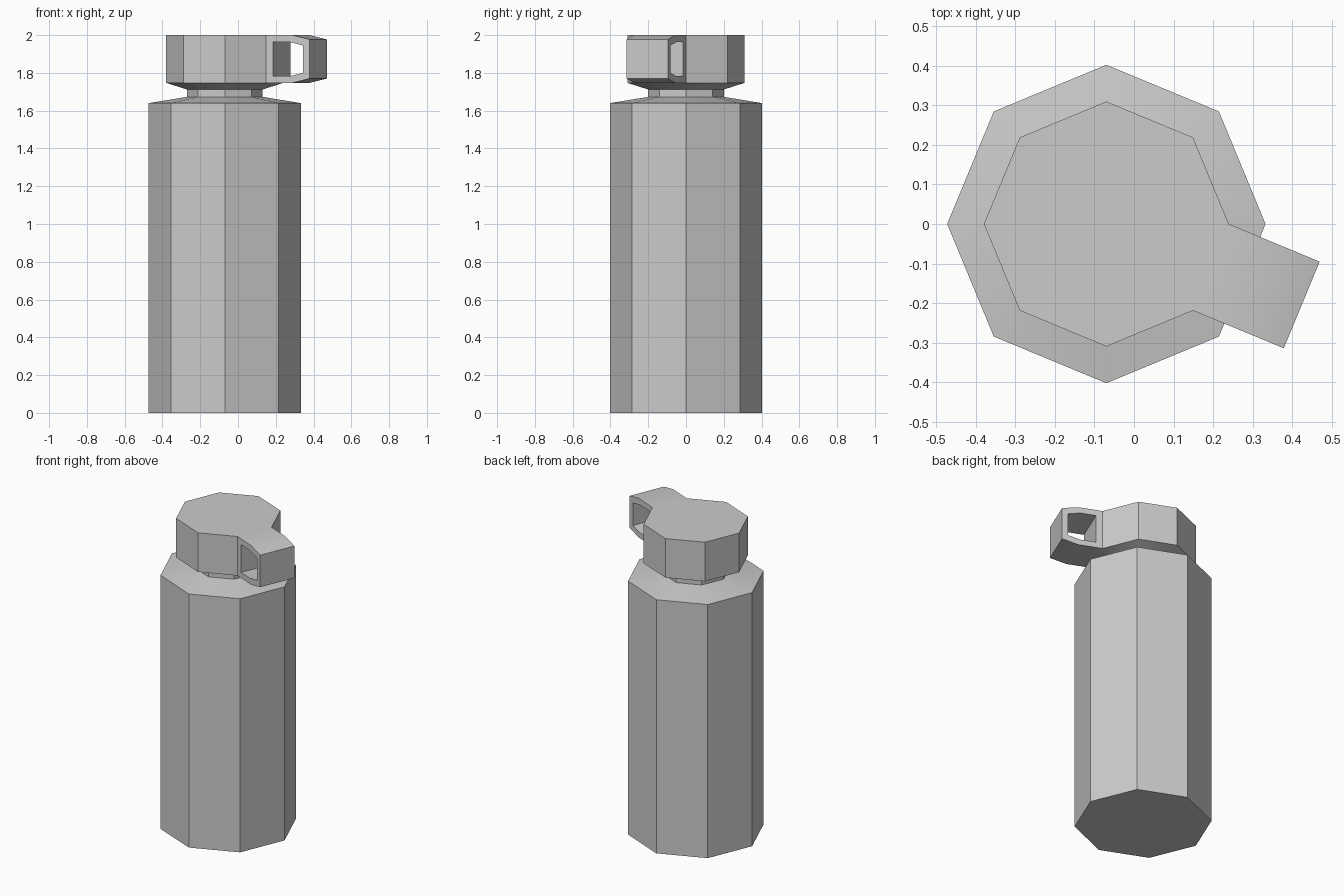
import bpy, bmesh
from math import sin, cos, pi

if "Cube" in bpy.data.objects:
    bpy.data.objects.remove(bpy.data.objects["Cube"])

CX, SIDES = -0.07, 8


def lathe(bm, profile, close_bottom, close_top):
    """Octagonal rings joined from bottom to top; returns side faces."""
    rings = [[bm.verts.new((CX + r * cos(2 * pi * i / SIDES), r * sin(2 * pi * i / SIDES), z))
              for i in range(SIDES)] for r, z in profile]
    rows = []
    for lo, hi in zip(rings, rings[1:]):
        rows.append([bm.faces.new((lo[i], lo[(i + 1) % SIDES], hi[(i + 1) % SIDES], hi[i]))
                     for i in range(SIDES)])
    if close_bottom:
        bm.faces.new(rings[0][::-1])
    if close_top:
        bm.faces.new(rings[-1])
    return rows


def finish(bm, name):
    bmesh.ops.remove_doubles(bm, verts=bm.verts, dist=0.0005)
    bmesh.ops.recalc_face_normals(bm, faces=bm.faces)
    mesh = bpy.data.meshes.new(name)
    bm.to_mesh(mesh)
    bm.free()
    obj = bpy.data.objects.new(name, mesh)
    bpy.context.collection.objects.link(obj)
    bpy.ops.object.select_all(action='DESELECT')
    obj.select_set(True)
    bpy.context.view_layer.objects.active = obj
    bpy.ops.object.shade_smooth_by_angle(angle=pi / 6)


# Bottle body with shoulder and neck
bm = bmesh.new()
lathe(bm, [(0.403, 0), (0.403, 1.64), (0.2, 1.673), (0.2, 1.712)], True, False)
finish(bm, "bottle_body")

# Lid, open on the facet that carries the carry loop
R, Z0, Z1 = 0.31, 1.747, 2.0
bm = bmesh.new()
rows = lathe(bm, [(0.2, 1.712), (R, Z0), (R, Z1)], False, True)
bmesh.ops.delete(bm, geom=[rows[1][SIDES - 1]], context='FACES_ONLY')

# Carry loop: side profile (fraction of length, z) and its window
outer = [(0, Z0), (0.6, Z0), (1, 1.77), (1, 1.977), (0.6, Z1), (0, Z1)]
window = [(0.16, 1.783), (0.55, 1.783), (0.85, 1.80), (0.85, 1.945), (0.55, 1.963), (0.16, 1.963)]
a = -pi / 8
apothem, half, length = R * cos(pi / 8), R * sin(pi / 8), 0.249


def loop_ring(points, side):
    out = []
    for f, z in points:
        u, v = apothem + f * length, side * half
        out.append(bm.verts.new((CX + u * cos(a) - v * sin(a), u * sin(a) + v * cos(a), z)))
    return out


o1, o2 = loop_ring(outer, -1), loop_ring(outer, 1)
w1, w2 = loop_ring(window, -1), loop_ring(window, 1)
n = len(outer)
for i in range(n):
    j = (i + 1) % n
    bm.faces.new((o1[i], o1[j], w1[j], w1[i]))
    bm.faces.new((o2[j], o2[i], w2[i], w2[j]))
    bm.faces.new((w1[i], w1[j], w2[j], w2[i]))
    if j:  # the end against the lid stays open and is welded
        bm.faces.new((o1[j], o1[i], o2[i], o2[j]))
finish(bm, "lid_with_carry_loop")
